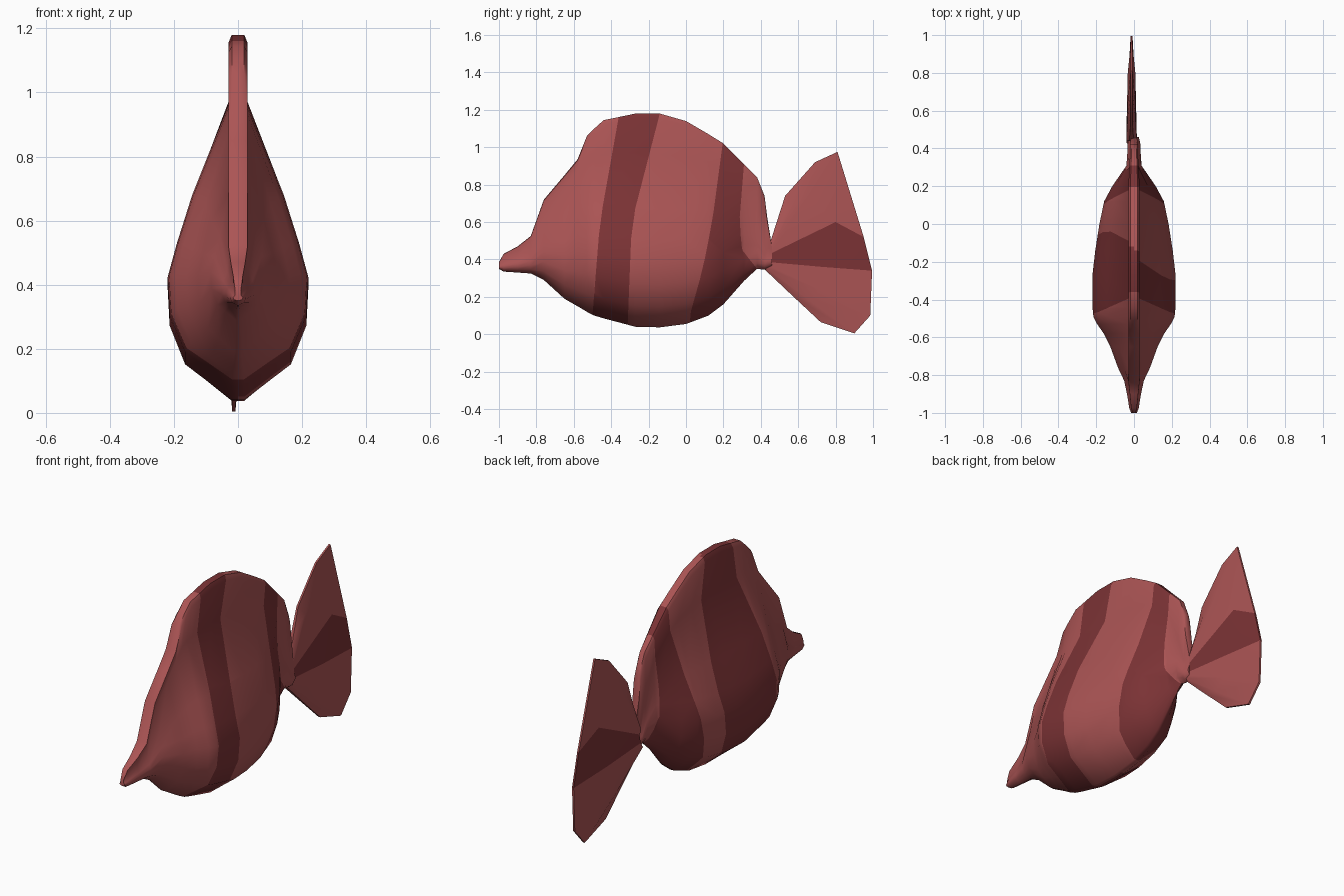
import bpy, bmesh
from mathutils import Vector

if "Cube" in bpy.data.objects:
    bpy.data.objects.remove(bpy.data.objects["Cube"])


def material(name, rgb):
    m = bpy.data.materials.new(name)
    m.diffuse_color = (*rgb, 1)
    m.use_nodes = True
    m.node_tree.nodes["Principled BSDF"].inputs["Base Color"].default_value = m.diffuse_color
    return m


MATS = [material("light_red", (0.41, 0.09, 0.09)),
        material("dark_red", (0.2, 0.033, 0.036))]


def finish(bm, name):
    bmesh.ops.recalc_face_normals(bm, faces=bm.faces)
    me = bpy.data.meshes.new(name)
    bm.to_mesh(me)
    bm.free()
    for m in MATS:
        me.materials.append(m)
    ob = bpy.data.objects.new(name, me)
    bpy.context.collection.objects.link(ob)
    bpy.ops.object.select_all(action='DESELECT')
    ob.select_set(True)
    bpy.context.view_layer.objects.active = ob
    bpy.ops.object.shade_smooth_by_angle(angle=0.75)


def lookup(curve, z):
    """Piecewise linear y for a height z; curve runs from top to bottom."""
    if z >= curve[0][0]:
        return curve[0][1]
    for (z0, y0), (z1, y1) in zip(curve, curve[1:]):
        if z >= z1:
            return y0 + (y1 - y0) * (z0 - z) / (z0 - z1)
    return curve[-1][1]


# Body stations: y, belly z, ridge base z, ridge top z, half width
STATIONS = [
    (-1.0, .35, .375, .385, .015), (-.975, .335, .415, .43, .025),
    (-.9, .33, .45, .47, .037), (-.83, .325, .50, .525, .052),
    (-.76, .29, .68, .72, .085), (-.65, .19, .80, .85, .125),
    (-.58, .15, .88, .935, .16), (-.53, .12, .93, 1.06, .195),
    (-.49, .10, .95, 1.10, .215), (-.44, .085, .96, 1.145, .22),
    (-.27, .04, .97, 1.18, .22), (-.14, .037, .96, 1.18, .205),
    (0, .055, .95, 1.14, .183), (.12, .10, .92, 1.07, .158),
    (.2, .16, .88, 1.02, .115), (.31, .285, .78, .91, .04),
    (.38, .35, .6, .84, .035), (.42, .345, .47, .74, .034),
    (.435, .347, .46, .62, .032), (.46, .36, .45, .465, .025)]

# Body cross-section: height fraction, width fraction
SECTION = [(0, .09), (.066, .45), (.12, .75), (.25, .97),
           (.385, 1), (.505, .87), (.68, .65)]

bm = bmesh.new()
rings = []
for y, zb, zf, zt, w in STATIONS:
    fin = min(.03, w * .6)
    side = [(w * s, zb + (zf - zb) * t) for t, s in SECTION]
    side += [(fin, zf), (fin, zt - (zt - zf) * .12), (fin * .65, zt)]
    loop = [(0, zb)] + side + [(0, zt)] + [(-x, z) for x, z in reversed(side)]
    rings.append([bm.verts.new((x, y, z)) for x, z in loop])
n = len(rings[0])
for a, b in zip(rings, rings[1:]):
    for i in range(n):
        j = (i + 1) % n
        bm.faces.new((a[i], a[j], b[j], b[i]))
bm.faces.new(rings[0])
bm.faces.new(rings[-1])

# Stripe edges as (z, y) curves, per side: front/back of each dark band
REAR = [[(1.05, .2), (.6, .14), (.35, .09), (.1, .02)],
        [(.91, .31), (.6, .285), (.45, .30), (.35, .38)]]
FRONT_EDGE = [(1.16, -.36), (.6, -.46), (.1, -.5)]
STRIPES = {
    1: [FRONT_EDGE, [(1.18, -.14), (.6, -.29), (.1, -.31)]] + REAR,
    -1: [FRONT_EDGE, [(1.15, -.12), (.6, -.03), (.1, -.1)]] + REAR}

# Cut each stripe edge by shifting the mesh so the curve becomes a flat plane
for sgn, curves in STRIPES.items():
    for c in curves:
        for v in bm.verts:
            v.co.y -= lookup(c, v.co.z)
        faces = [f for f in bm.faces if f.calc_center_median().x * sgn > 1e-5]
        geom = (faces + list({e for f in faces for e in f.edges})
                + list({v for f in faces for v in f.verts}))
        bmesh.ops.bisect_plane(bm, geom=geom, dist=1e-5,
                               plane_co=(0, 0, 0), plane_no=(0, 1, 0))
        for v in bm.verts:
            v.co.y += lookup(c, v.co.z)
for f in bm.faces:
    sgn = 1 if f.calc_center_median().x > 0 else -1
    p = f.calc_center_median()
    passed = sum(p.y > lookup(c, p.z) for c in STRIPES[sgn])
    f.material_index = passed % 2
finish(bm, "fish_body")

# Tail fin rays: root (y, z), middle, edge, fold offset at the edge
RAYS = [((.42, .347), (.57, .205), (.72, .065), 0),
        ((.43, .355), (.66, .18), (.90, .005), 0),
        ((.44, .37), (.72, .235), (.985, .10), 0),
        ((.45, .385), (.73, .36), (.995, .34), 0),
        ((.46, .435), (.80, .60), (.95, .52), 0),
        ((.45, .445), (.65, .74), (.81, .975), 0),
        ((.445, .455), (.57, .69), (.69, .92), 0),
        ((.44, .46), (.485, .60), (.53, .74), 0)]

bm = bmesh.new()
grids = {}
for sgn in (1, -1):
    grids[sgn] = []
    for i, ray in enumerate(RAYS):
        rim = i in (0, len(RAYS) - 1)
        thick = (.012, .008, .005) if rim else (.028, .02, .005)
        grids[sgn].append([bm.verts.new((-.013 + sgn * t, y, z))
                           for t, (y, z) in zip(thick, ray[:3])])
    g = grids[sgn]
    for i in range(len(RAYS) - 1):
        for k in range(2):
            f = bm.faces.new((g[i][k], g[i + 1][k], g[i + 1][k + 1], g[i][k + 1]))
            f.material_index = int(i == 3)
# Close the thin rim of the tail
a, b = grids[1], grids[-1]
for i in range(len(RAYS) - 1):
    for k in (0, 2):
        f = bm.faces.new((a[i][k], a[i + 1][k], b[i + 1][k], b[i][k]))
        f.material_index = int(i == 3)
for i in (0, len(RAYS) - 1):
    for k in range(2):
        bm.faces.new((a[i][k], a[i][k + 1], b[i][k + 1], b[i][k]))
finish(bm, "tail_fin")
